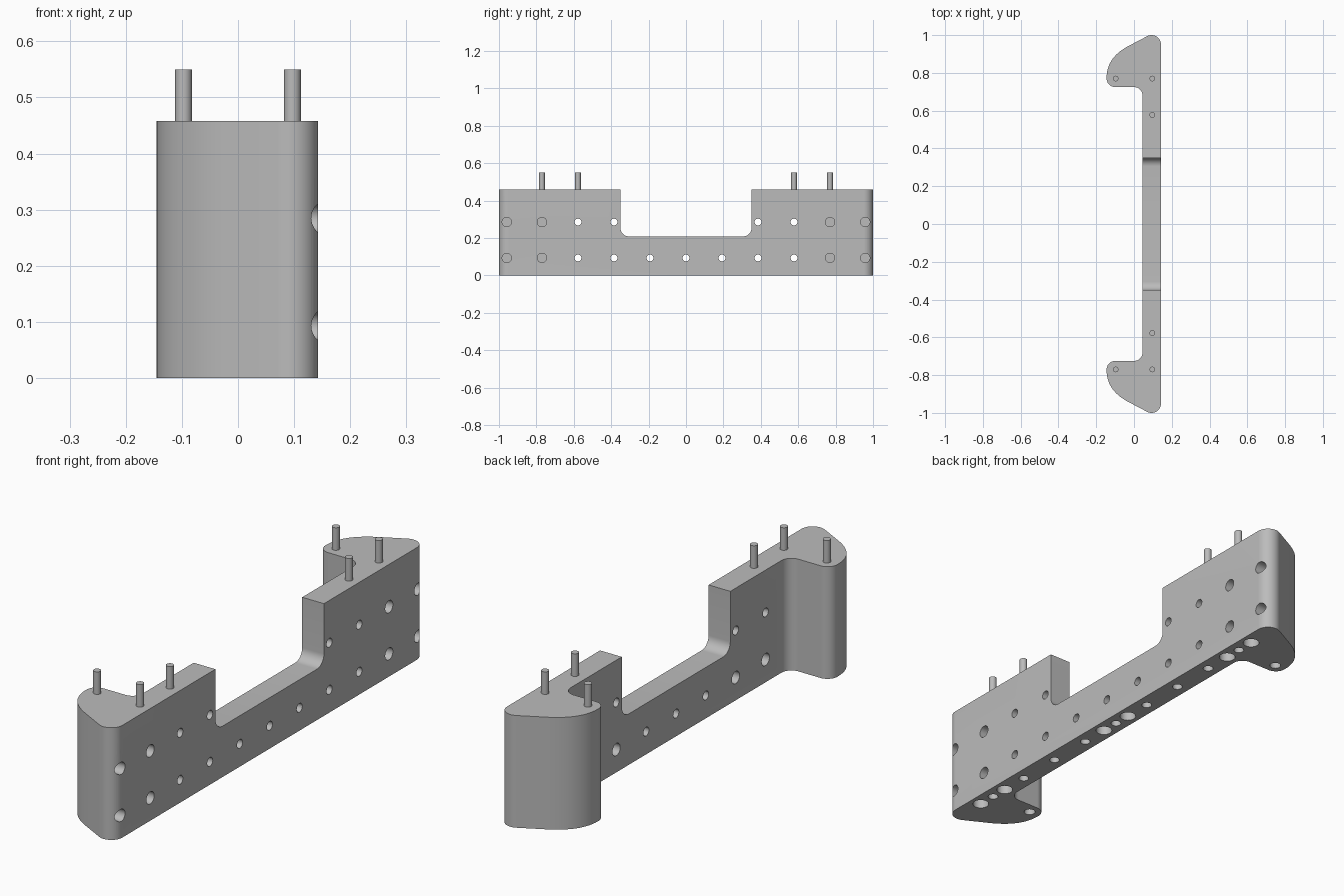
import bpy, bmesh
from math import cos, sin, radians
from mathutils import Vector, Matrix, geometry

if "Cube" in bpy.data.objects:
    bpy.data.objects.remove(bpy.data.objects["Cube"])

grey = bpy.data.materials.new("plain grey")
grey.use_nodes = True
colour = (0.5, 0.5, 0.5, 1)
grey.diffuse_color = colour
grey.node_tree.nodes["Principled BSDF"].inputs["Base Color"].default_value = colour

HEIGHT = 0.458
PITCH = 0.1925
ROWS = (0.093, 0.285)
RIB_X = 0.095


def make(name, bm):
    bmesh.ops.recalc_face_normals(bm, faces=bm.faces)
    mesh = bpy.data.meshes.new(name)
    bm.to_mesh(mesh)
    bm.free()
    mesh.materials.append(grey)
    ob = bpy.data.objects.new(name, mesh)
    bpy.context.collection.objects.link(ob)
    return ob


def arc(cx, cy, r, start, end, steps=10):
    angles = [radians(start + (end - start) * i / steps) for i in range(steps + 1)]
    return [(cx + r * cos(a), cy + r * sin(a)) for a in angles]


def prism(bm, points, push):
    face = bm.faces.new([bm.verts.new(p) for p in points])
    new = bmesh.ops.extrude_face_region(bm, geom=[face])["geom"]
    bmesh.ops.translate(bm, vec=push, verts=[v for v in new if isinstance(v, bmesh.types.BMVert)])


def rod(bm, start, end, r):
    a, b = Vector(start), Vector(end)
    turn = (b - a).to_track_quat("Z", "Y").to_matrix().to_4x4()
    bmesh.ops.create_cone(bm, cap_ends=True, segments=28, radius1=r, radius2=r,
                          depth=(b - a).length, matrix=Matrix.Translation((a + b) / 2) @ turn)


def smooth(ob):
    bpy.ops.object.select_all(action="DESELECT")
    ob.select_set(True)
    bpy.context.view_layer.objects.active = ob
    bpy.ops.object.shade_smooth_by_angle(angle=radians(30))


# Body: plan outline of one end, mirrored to the other, extruded up
curve = geometry.interpolate_bezier(Vector((-0.03, 0.942)), Vector((-0.09, 0.91)),
                                    Vector((-0.145, 0.86)), Vector((-0.145, 0.775)), 16)
half = arc(0.093, 0.95, 0.05, 0, 118, 14)
half += [tuple(p)[:2] for p in curve]
half += arc(-0.1, 0.77, 0.045, 180, 270)
half += arc(0, 0.68, 0.045, 90, 0)
outline = half + [(x, -y) for x, y in reversed(half)]
bm = bmesh.new()
prism(bm, [(x, y, 0) for x, y in outline], (0, 0, HEIGHT))
body = make("bracket_body", bm)

# Notch in the middle with rounded lower corners
bm = bmesh.new()
side = [(0.35, 0.6)] + arc(0.305, 0.253, 0.045, 0, -90)
profile = side + [(-y, z) for y, z in reversed(side)]
prism(bm, [(-0.3, y, z) for y, z in profile], (0.6, 0, 0))
notch = make("notch_cutter", bm)

# Small through holes, and shallow holes underneath
bm = bmesh.new()
for i in range(-3, 4):
    for z in ROWS:
        if z == ROWS[0] or abs(i) > 1:
            rod(bm, (-0.1, i * PITCH, z), (0.3, i * PITCH, z), 0.018)
for i in (-4, -3, -2, -1, 0, 1, 2, 3, 4):
    rod(bm, (RIB_X, i * PITCH, -0.05), (RIB_X, i * PITCH, 0.06), 0.02)
for s in (-1, 1):
    rod(bm, (-0.097, s * 4 * PITCH, -0.05), (-0.097, s * 4 * PITCH, 0.06), 0.022)
small = make("small_hole_cutter", bm)

# Wide blind holes, counterbores behind, and wide pairs underneath
bm = bmesh.new()
for s in (-1, 1):
    for z in ROWS:
        for i in (4, 5):
            y = s * min(i * PITCH, 0.958)
            rod(bm, (0.06, y, z), (0.3, y, z), 0.025)
    for i in (2, 3):
        rod(bm, (-0.05, s * i * PITCH, ROWS[0]), (0.075, s * i * PITCH, ROWS[0]), 0.025)
    for y in (0.075, 0.697, 0.847):
        rod(bm, (RIB_X, s * y, -0.05), (RIB_X, s * y, 0.1), 0.032)
wide = make("wide_hole_cutter", bm)

for cutter in (notch, small, wide):
    mod = body.modifiers.new(cutter.name, "BOOLEAN")
    mod.operation = "DIFFERENCE"
    mod.solver = "EXACT"
    mod.object = cutter
    bpy.context.view_layer.objects.active = body
    bpy.ops.object.modifier_apply(modifier=mod.name)
    bpy.data.objects.remove(cutter)
smooth(body)

# Locating pegs on top
for s, end in ((-1, "front"), (1, "back")):
    for name, x, i in (("outer", 0.097, 4), ("inner", 0.097, 3), ("side", -0.097, 4)):
        bm = bmesh.new()
        rod(bm, (x, s * i * PITCH, HEIGHT - 0.02), (x, s * i * PITCH, 0.55), 0.015)
        smooth(make(f"{end}_{name}_peg", bm))
